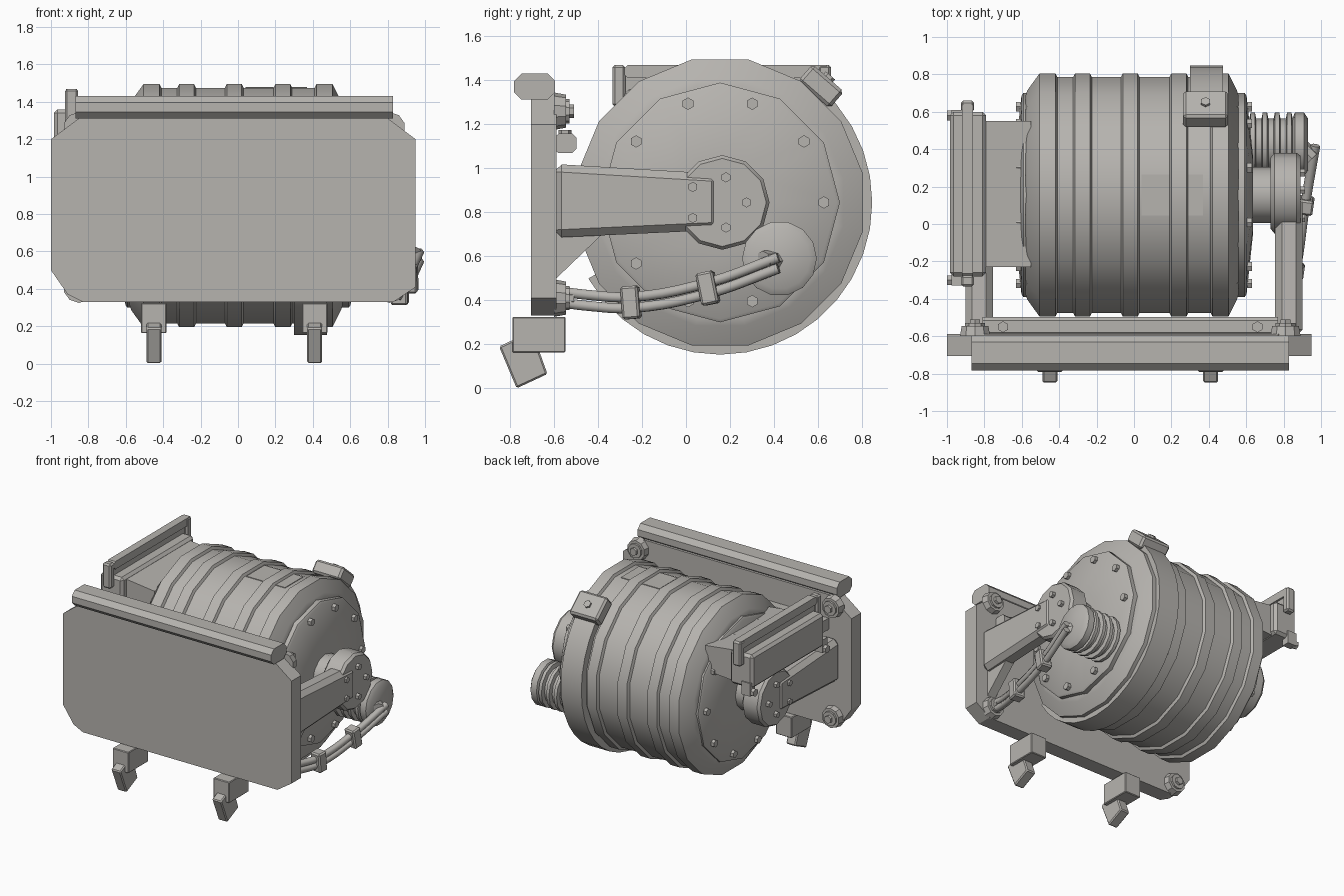
import bpy, bmesh
from math import sin, cos, pi, radians
from mathutils import Vector, Matrix

if "Cube" in bpy.data.objects:
    bpy.data.objects.remove(bpy.data.objects["Cube"])

CY, CZ = 0.155, 0.845  # drum axis (runs along x)

metal = bpy.data.materials.new("dull_metal")
metal.diffuse_color = (0.47, 0.455, 0.43, 1)
metal.use_nodes = True
metal.node_tree.nodes["Principled BSDF"].inputs["Base Color"].default_value = metal.diffuse_color


def finish(name, bm, bevel=0, smooth=False):
    bmesh.ops.remove_doubles(bm, verts=bm.verts, dist=1e-5)
    bmesh.ops.recalc_face_normals(bm, faces=bm.faces)
    me = bpy.data.meshes.new(name)
    bm.to_mesh(me)
    bm.free()
    me.materials.append(metal)
    ob = bpy.data.objects.new(name, me)
    bpy.context.collection.objects.link(ob)
    if bevel:
        m = ob.modifiers.new("bevel", 'BEVEL')
        m.width, m.segments = bevel, 1
    if smooth:
        bpy.ops.object.select_all(action='DESELECT')
        ob.select_set(True)
        bpy.context.view_layer.objects.active = ob
        bpy.ops.object.shade_smooth_by_angle(angle=radians(35))
    return ob


def prism(name, pts, axis, lo, hi, bevel=0):
    """Extrude a profile: axis 'x' takes (y,z) points, axis 'y' takes (x,z)."""
    bm = bmesh.new()
    put = (lambda p, d: (d, p[0], p[1])) if axis == 'x' else (lambda p, d: (p[0], d, p[1]))
    a = [bm.verts.new(put(p, lo)) for p in pts]
    b = [bm.verts.new(put(p, hi)) for p in pts]
    bm.faces.new(a)
    bm.faces.new(b)
    for i in range(len(pts)):
        j = (i + 1) % len(pts)
        bm.faces.new((a[i], a[j], b[j], b[i]))
    return finish(name, bm, bevel)


def box(name, x0, x1, y0, y1, z0, z1, bevel=0):
    return prism(name, [(y0, z0), (y1, z0), (y1, z1), (y0, z1)], 'x', x0, x1, bevel)


def octagon(y0, y1, z0, z1, c):
    return [(y0 + c, z0), (y1 - c, z0), (y1, z0 + c), (y1, z1 - c),
            (y1 - c, z1), (y0 + c, z1), (y0, z1 - c), (y0, z0 + c)]


def lathe(name, prof, n, cy, cz, phase=0.0):
    """Revolve (x, radius) points around an x-parallel axis."""
    bm = bmesh.new()
    rings = [[bm.verts.new((x, cy + r * cos(phase + 2 * pi * i / n),
                            cz + r * sin(phase + 2 * pi * i / n))) for i in range(n)]
             for x, r in prof]
    for p, q in zip(rings, rings[1:]):
        for i in range(n):
            j = (i + 1) % n
            bm.faces.new((p[i], p[j], q[j], q[i]))
    bm.faces.new(rings[0])
    bm.faces.new(rings[-1])
    return finish(name, bm, smooth=True)


def rod(name, p, q, r, n=6, r2=None):
    """Straight cylinder or cone between two points."""
    p, q = Vector(p), Vector(q)
    bm = bmesh.new()
    rot = (q - p).to_track_quat('Z', 'Y').to_matrix().to_4x4()
    bmesh.ops.create_cone(bm, cap_ends=True, segments=n, radius1=r, radius2=r if r2 is None else r2,
                          depth=(q - p).length, matrix=Matrix.Translation((p + q) / 2) @ rot)
    return finish(name, bm)


# Drum body with raised bands
k = 1 / cos(pi / 16)
prof = [(-0.58, 0.53), (-0.57, 0.56), (-0.505, 0.65), (-0.42, 0.65), (-0.41, 0.63)]
for c in (-0.275, -0.02, 0.24):
    prof += [(c - 0.05, 0.63), (c - 0.04, 0.65), (c + 0.04, 0.65), (c + 0.05, 0.63)]
prof += [(0.41, 0.63), (0.42, 0.65), (0.505, 0.65), (0.55, 0.56), (0.56, 0.53)]
lathe("drum", [(x, r * k) for x, r in prof], 16, CY, CZ, pi / 16)
box("drum_top_plate", 0.04, 0.19, CY - 0.11, CY + 0.11, 1.46, 1.48)
box("drum_small_plate", 0.29, 0.37, CY - 0.11, CY + 0.11, 1.46, 1.48)

for s, side in ((-1, "left"), (1, "right")):
    # Domed end cap with ten bolts
    lathe(side + "_end_cap", [(s * x, r) for x, r in
          ((0.53, 0.545), (0.592, 0.545), (0.602, 0.53), (0.635, 0.22), (0.635, 0.1))], 12, CY, CZ)
    for i in range(10):
        a = 2 * pi * i / 10
        y, z = CY + 0.472 * cos(a), CZ + 0.472 * sin(a)
        rod(side + "_cap_bolt", (s * 0.59, y, z), (s * 0.632, y, z), 0.028)
    # Axle, hub and hub bolts
    lathe(side + "_axle", [(s * 0.6, 0.15), (s * 0.76, 0.15)], 12, CY, CZ)
    lathe(side + "_hub", [(s * 0.73, 0.19), (s * 0.75, 0.215), (s * 0.87, 0.215), (s * 0.89, 0.2)],
          12, CY + 0.01, CZ)
    for i in range(5):
        a = 2 * pi * i / 5
        y, z = CY - 0.015 + 0.135 * cos(a), CZ + 0.12 * sin(a)
        rod(side + "_hub_bolt", (s * 0.87, y, z), (s * 0.915, y, z), 0.023)
    # Chamfered arm from the front plate to the hub
    arm = [(-0.6, 0.685), (-0.6, 1.02), (0.15, 0.975), (0.15, 0.72)]
    prism(side + "_arm", arm, 'x', s * 0.755, s * 0.9, 0.035)
    # Corner bosses behind the plate
    for z in (1.26, 0.41):
        x = s * 0.83 - 0.02
        rod(side + "_boss", (x, -0.6, z), (x, -0.545, z), 0.085, 10, 0.075)
        rod(side + "_boss_ring", (x, -0.55, z), (x, -0.53, z), 0.055, 10)
        rod(side + "_boss_bolt", (x, -0.54, z), (x, -0.51, z), 0.03)

# Gusset below the right arm
prism("arm_gusset", [(-0.6, 0.49), (-0.6, 0.72), (-0.36, 0.72)], 'x', 0.78, 0.85)

# Front plate, upper tube and rear rail
prism("front_plate", [(-1, 0.5), (-0.91, 0.37), (-0.83, 0.33), (0.83, 0.33), (0.95, 0.41), (0.95, 1.2),
                      (0.77, 1.335), (-0.82, 1.335), (-1, 1.2)], 'y', -0.705, -0.588)
prism("top_tube", octagon(-0.782, -0.595, 1.312, 1.432, 0.035), 'x', -0.87, 0.83)
prism("rear_rail", octagon(-0.6, -0.497, 1.07, 1.158, 0.02), 'x', -0.81, 0.77)
for x in (-0.7, 0.66):
    rod("rail_bolt", (x, -0.55, 1.15), (x, -0.55, 1.175), 0.03)

# Feet: block with a tilted claw
for x in (-0.45, 0.41):
    box("foot_block", x - 0.068, x + 0.068, -0.79, -0.548, 0.163, 0.325, 0.005)
    prism("foot_claw", [(-0.85, 0.19), (-0.70, 0.26), (-0.63, 0.065), (-0.77, 0.0)], 'x',
          x - 0.04, x + 0.04, 0.008)

# Motor with cooling ribs
mp = [(0.58, 0.14)]
for x in (0.635, 0.70, 0.765, 0.83):
    mp += [(x - 0.018, 0.14), (x - 0.012, 0.17), (x + 0.012, 0.17), (x + 0.018, 0.14)]
mp += [(0.86, 0.17), (0.91, 0.17), (0.93, 0.14)]
lathe("motor", mp, 14, 0.425, 0.59)

# Twin hoses with clamps and end fitting
path = [(0.81, -0.57, 0.415), (0.82, -0.45, 0.4), (0.865, -0.25, 0.39),
        (0.915, 0.10, 0.455), (0.97, 0.42, 0.57)]
for dz in (-0.025, 0.025):
    cu = bpy.data.curves.new("hose", 'CURVE')
    cu.dimensions, cu.resolution_u = '3D', 5
    cu.bevel_depth, cu.bevel_resolution, cu.use_fill_caps = 0.026, 1, True
    cu.materials.append(metal)
    sp = cu.splines.new('BEZIER')
    sp.bezier_points.add(len(path) - 1)
    for bp, p in zip(sp.bezier_points, path):
        bp.co = (p[0], p[1], p[2] + dz)
        bp.handle_left_type = bp.handle_right_type = 'AUTO'
    bpy.context.collection.objects.link(bpy.data.objects.new("hose", cu))
for i, tilt in ((2, 0.08), (3, 0.2)):
    ob = box("hose_clamp", -0.045, 0.045, -0.04, 0.04, -0.075, 0.075, 0.01)
    ob.location = path[i]
    ob.rotation_euler = (tilt, 0, -0.14)
rod("hose_end", (0.95, 0.35, 0.575), (0.88, 0.42, 0.58), 0.05, 8)

# Guard strap wrapped around the back and underside of the drum
a0, a1, n = 50, -150, 20
angs = [radians(a0 + (a1 - a0) * i / n) for i in range(n + 1)]
bm = bmesh.new()
rows = [[bm.verts.new((x, CY + r * cos(a), CZ + r * sin(a)))
         for x, r in ((0.3, 0.62), (0.3, 0.692), (0.475, 0.692), (0.475, 0.62))] for a in angs]
for p, q in zip(rows, rows[1:]):
    for i in range(4):
        j = (i + 1) % 4
        bm.faces.new((p[i], p[j], q[j], q[i]))
bm.faces.new(rows[0])
bm.faces.new(rows[-1])
finish("guard_strap", bm, smooth=True)

# Latch block at the top of the strap
t = radians(49)
latch = box("strap_latch", -0.12, 0.12, -0.095, 0.095, -0.05, 0.05, 0.015)
latch.location = (0.383, CY + 0.70 * cos(t), CZ + 0.70 * sin(t))
latch.rotation_euler = (t - pi / 2, 0, 0)
rod("latch_bolt", (0.383, CY + 0.74 * cos(t), CZ + 0.74 * sin(t)),
    (0.383, CY + 0.765 * cos(t), CZ + 0.765 * sin(t)), 0.028)

# Side box on the left with roof rail and posts
box("side_box", -0.985, -0.79, -0.28, 0.6, 1.1, 1.36, 0.02)
prism("side_box_inner", [(-0.8, 1.1), (-0.55, 1.12), (-0.55, 1.31), (-0.8, 1.34)], 'y', -0.23, 0.55)
prism("roof_rail", octagon(-0.28, 0.65, 1.41, 1.47, 0.015), 'x', -0.92, -0.86)
box("rail_web", -0.905, -0.875, -0.28, 0.6, 1.34, 1.42)
for y in (-0.305, 0.63):
    box("rail_post", -0.925, -0.855, y - 0.03, y + 0.03, 1.28, 1.47, 0.012)
for y in (-0.3, 0.58):
    rod("box_bolt", (-0.96, y, 1.075), (-1.0, y, 1.075), 0.03)
    box("bolt_tab", -0.975, -0.9, y - 0.03, y + 0.03, 1.05, 1.15)
